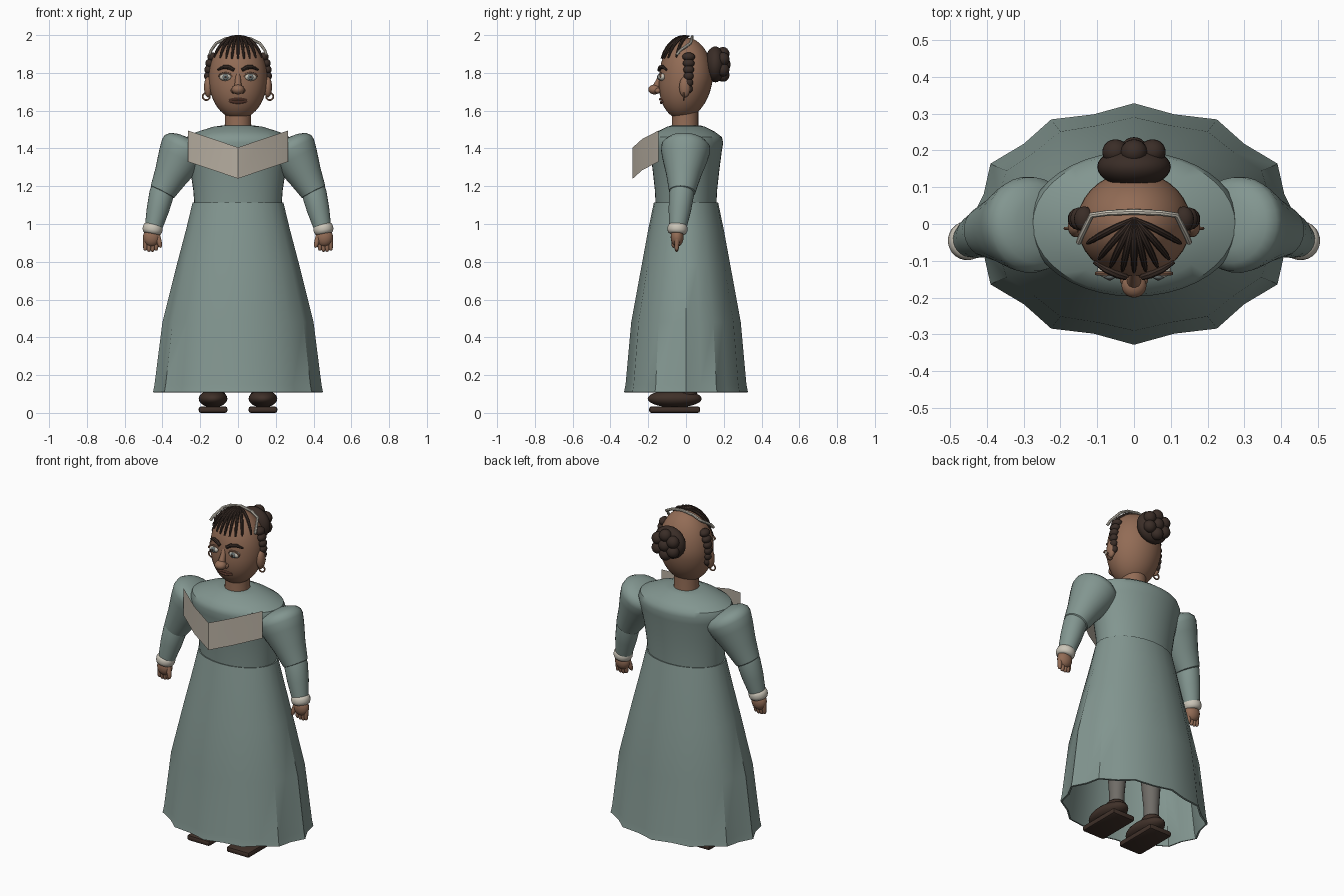
import bpy, bmesh, math
from mathutils import Vector, Matrix

if "Cube" in bpy.data.objects:
    bpy.data.objects.remove(bpy.data.objects["Cube"])


def material(name, rgb):
    m = bpy.data.materials.new(name)
    m.diffuse_color = (*rgb, 1)
    m.use_nodes = True
    m.node_tree.nodes["Principled BSDF"].inputs["Base Color"].default_value = m.diffuse_color
    return m


DRESS = material("sage cloth", (0.225, 0.305, 0.28))
SKIN = material("brown skin", (0.29, 0.15, 0.092))
HAIR = material("dark hair", (0.042, 0.026, 0.02))
CREAM = material("cream trim", (0.60, 0.56, 0.48))
COLLAR = material("linen", (0.48, 0.43, 0.36))
SHOE = material("brown leather", (0.05, 0.03, 0.022))
STOCKING = material("grey stocking", (0.16, 0.15, 0.135))
IRIS = material("grey iris", (0.16, 0.19, 0.19))
LIP = material("lip brown", (0.22, 0.09, 0.06))


def finish(name, bm, mat):
    bmesh.ops.recalc_face_normals(bm, faces=bm.faces)
    me = bpy.data.meshes.new(name)
    bm.to_mesh(me)
    bm.free()
    me.materials.append(mat)
    ob = bpy.data.objects.new(name, me)
    bpy.context.collection.objects.link(ob)
    return ob


def ball(name, c, r, mat, seg=20, rings=12):
    bm = bmesh.new()
    m = Matrix.Translation(c) @ Matrix.Diagonal((*r, 1))
    bmesh.ops.create_uvsphere(bm, u_segments=seg, v_segments=rings, radius=1, matrix=m)
    return finish(name, bm, mat)


def loft(name, rings, n, mat, matrix=Matrix(), wave=None, caps=True):
    """Stack of elliptical rings (rx, ry, z); wave lists a ripple depth per ring."""
    bm = bmesh.new()
    rows = []
    for k, (rx, ry, z) in enumerate(rings):
        row = []
        for i in range(n):
            a = 2 * math.pi * i / n
            f = 1 - (wave[k] if wave and i % 2 else 0)
            row.append(bm.verts.new(matrix @ Vector((rx * f * math.cos(a), ry * f * math.sin(a), z))))
        rows.append(row)
    for lo, hi in zip(rows, rows[1:]):
        for i in range(n):
            j = (i + 1) % n
            bm.faces.new((lo[i], lo[j], hi[j], hi[i]))
    if caps:
        bm.faces.new(rows[0])
        bm.faces.new(rows[-1])
    return finish(name, bm, mat)


def limb(name, a, b, profile, mat, n=20):
    """Round part from a to b; profile lists (distance fraction, radius)."""
    a, d = Vector(a), Vector(b) - Vector(a)
    m = Matrix.Translation(a) @ d.to_track_quat('Z', 'Y').to_matrix().to_4x4()
    return loft(name, [(r, r, t * d.length) for t, r in profile], n, mat, m)


def strand(name, pts, radii, bevel, mat, closed=False):
    cu = bpy.data.curves.new(name, 'CURVE')
    cu.dimensions = '3D'
    cu.bevel_depth = bevel
    cu.bevel_resolution = 2
    cu.use_fill_caps = True
    sp = cu.splines.new('POLY')
    sp.points.add(len(pts) - 1)
    for p, co, r in zip(sp.points, pts, radii):
        p.co = (*co, 1)
        p.radius = r
    sp.use_cyclic_u = closed
    cu.materials.append(mat)
    ob = bpy.data.objects.new(name, cu)
    bpy.context.collection.objects.link(ob)
    return ob


# Skirt: rippled open cone with a thin shell
skirt = loft("skirt", [(0.45, 0.328, 0.11), (0.442, 0.32, 0.15), (0.40, 0.29, 0.48),
                       (0.325, 0.235, 0.78), (0.275, 0.20, 0.97), (0.24, 0.17, 1.115)],
             24, DRESS, wave=[0.06, 0.06, 0.045, 0.025, 0.01, 0], caps=False)
shell = skirt.modifiers.new("thickness", 'SOLIDIFY')
shell.thickness = 0.01

# Bodice with rounded shoulders
loft("bodice", [(0.23, 0.16, 1.09), (0.237, 0.165, 1.18), (0.252, 0.176, 1.28), (0.278, 0.19, 1.39),
                (0.288, 0.197, 1.43), (0.275, 0.19, 1.46), (0.22, 0.155, 1.487),
                (0.13, 0.1, 1.515), (0.08, 0.075, 1.522)], 40, DRESS)

# Collar: folded cloth sheet across the chest
bm = bmesh.new()
cols = []
for x, y, z in ((-0.265, -0.145, 1.33), (-0.13, -0.232, 1.285), (0, -0.282, 1.24),
                (0.13, -0.232, 1.285), (0.265, -0.145, 1.33)):
    cols.append((bm.verts.new((x, y, z)), bm.verts.new((x, y, z + 0.165))))
for p, q in zip(cols, cols[1:]):
    bm.faces.new((p[0], q[0], q[1], p[1]))
finish("collar", bm, COLLAR)

# Arms, hands, legs and shoes
for s, side in ((-1, "left"), (1, "right")):
    limb(side + "_upper_sleeve", (s * 0.27, 0, 1.42), (s * 0.40, -0.02, 1.17),
         [(-0.12, 0.03), (-0.1, 0.07), (-0.05, 0.108), (0.03, 0.128), (0.12, 0.131), (0.3, 0.12),
          (0.65, 0.092), (1, 0.07), (1.05, 0.05)], DRESS, 28)
    limb(side + "_lower_sleeve", (s * 0.398, -0.02, 1.185), (s * 0.45, -0.045, 0.97),
         [(-0.04, 0.045), (0, 0.063), (0.1, 0.066), (0.5, 0.06), (1, 0.045)], DRESS, 24)
    limb(side + "_cuff", (s * 0.447, -0.043, 1.0), (s * 0.457, -0.047, 0.948),
         [(0, 0.04), (0.1, 0.048), (0.35, 0.053), (0.65, 0.053), (0.9, 0.048), (1, 0.04)], CREAM, 24)
    ball(side + "_palm", (s * 0.457, -0.047, 0.93), (0.046, 0.034, 0.05), SKIN)
    for i in range(4):
        x = 0.432 + i * 0.019
        limb(f"{side}_finger_{i}", (s * x, -0.047, 0.92), (s * (x + 0.002), -0.05, 0.853 + 0.006 * (i in (0, 3))),
             [(0, 0.014), (0.8, 0.011), (0.95, 0.008), (1, 0.003)], SKIN, 10)
    limb(side + "_thumb", (s * 0.425, -0.055, 0.94), (s * 0.41, -0.068, 0.875),
         [(0, 0.013), (0.5, 0.014), (0.85, 0.011), (1, 0.004)], SKIN, 10)

    limb(side + "_leg", (s * 0.125, 0.0, 0.07), (s * 0.11, 0.0, 1.05),
         [(0, 0.042), (0.1, 0.042), (0.35, 0.06), (1, 0.085)], STOCKING)
    ball(side + "_shoe_upper", (s * 0.132, -0.06, 0.075), (0.076, 0.143, 0.046), SHOE, 24, 14)
    ball(side + "_shoe_ankle", (s * 0.127, 0.0, 0.1), (0.058, 0.06, 0.035), SHOE)
    bm = bmesh.new()
    bmesh.ops.create_cube(bm, size=1, matrix=Matrix.Translation((s * 0.132, -0.06, 0.017))
                          @ Matrix.Diagonal((0.152, 0.27, 0.034, 1)))
    sole = finish(side + "_sole", bm, SHOE)
    bevel = sole.modifiers.new("soft_edge", 'BEVEL')
    bevel.width = 0.012
    bevel.segments = 2

# Neck and head; the lower face leans slightly forward
limb("neck", (0, -0.005, 1.49), (0, -0.005, 1.62), [(0, 0.073), (0.3, 0.07), (1, 0.07)], SKIN, 24)
HX, HY, HZ, CZ = 0.155, 0.142, 0.216, 1.771


def lean(z):
    return -0.1 * max(0, CZ - z)


head = ball("head", (0, 0, CZ), (HX, HY, HZ), SKIN, 36, 24)
for v in head.data.vertices:
    v.co.y += lean(v.co.z)


def face(x, z, out=0.0):
    """Point on the front of the head, moved outwards a little."""
    k = max(0, 1 - (x / HX) ** 2 - ((z - CZ) / HZ) ** 2)
    return Vector((x, -HY * math.sqrt(k) + lean(z) - out, z))


# Face details
for s, side in ((-1, "left"), (1, "right")):
    e = face(s * 0.066, 1.778)
    ball(side + "_eye", e + Vector((0, 0.002, 0)), (0.034, 0.022, 0.02), CREAM)
    ball(side + "_iris", e + Vector((0, -0.015, 0)), (0.016, 0.008, 0.016), IRIS, 16, 8)
    ball(side + "_pupil", e + Vector((0, -0.021, 0)), (0.007, 0.004, 0.007), HAIR, 12, 6)
    lid = [e + Vector((0.036 * math.cos(a), -0.006, 0.021 * math.sin(a)))
           for a in (math.pi * i / 10 for i in range(11))]
    strand(side + "_eyelid", lid, [1] * 11, 0.005, SKIN)
    brow = [face(s * x, z, 0.006) for x, z in ((0.022, 1.815), (0.045, 1.829), (0.075, 1.832), (0.108, 1.816))]
    strand(side + "_eyebrow", brow, [0.9, 1.1, 1, 0.5], 0.0105, HAIR)
    ball(side + "_nostril", (s * 0.022, -0.15, 1.706), (0.017, 0.018, 0.015), SKIN, 14, 8)
    ball(side + "_ear", (s * 0.158, -0.006, 1.725), (0.022, 0.03, 0.055), SKIN)
    hoop = [(s * 0.168 + 0.019 * math.cos(a), -0.012, 1.675 + 0.019 * math.sin(a))
            for a in (2 * math.pi * i / 18 for i in range(18))]
    strand(side + "_earring", hoop, [1] * 18, 0.0045, SKIN, True)
    # Side curls running down in front of the ear
    for i in range(6):
        z = 1.885 - 0.034 * i
        r = 0.034 - 0.0025 * i
        x = HX * math.sqrt(1 - ((z - CZ) / HZ) ** 2) + 0.004
        ball(f"{side}_curl_{i}", (s * x, 0.014, z), (r * 0.8, r, 0.023), HAIR, 16, 10)

limb("nose_bridge", (0, -0.128, 1.80), (0, -0.162, 1.712), [(0, 0.011), (0.5, 0.016), (1, 0.022)], SKIN, 14)
ball("nose_tip", (0, -0.167, 1.712), (0.034, 0.033, 0.026), SKIN)
for name, z, rise, r in (("upper_lip", 1.657, 0.004, 0.007), ("lower_lip", 1.647, -0.004, 0.008)):
    pts = [face(x, z + rise * (1 - abs(x) / 0.047), 0.003) for x in (-0.047, -0.025, 0, 0.025, 0.047)]
    strand(name, pts, [0.4, 0.9, 1, 0.9, 0.4], r, LIP)

# Fringe braids fanning from the crown to the forehead
start = Vector((0, 0.1, 0.99)).normalized()
for i in range(9):
    u = -1 + i / 4
    p = face(0.122 * u, 1.872 + 0.008 * u * u)
    end = Vector((p.x / HX, p.y / HY, (p.z - CZ) / HZ)).normalized()
    pts = []
    for k in range(9):
        d = start.slerp(end, k / 8) * 1.035
        pts.append((d.x * HX, d.y * HY, CZ + d.z * HZ))
    strand(f"fringe_braid_{i}", pts, [0.5, 0.7, 0.9, 1, 1, 1, 0.9, 0.8, 0.5], 0.009, HAIR)

# Hair band over the crown
half = [(0.15, -0.05, 1.895), (0.142, -0.03, 1.92), (0.115, 0.024, 1.957), (0.07, 0.03, 1.98)]
band = half + [(0, 0.033, 1.992)] + [(-x, y, z) for x, y, z in reversed(half)]
strand("hair_band", band, [1] * len(band), 0.008, CREAM)

# Bun with a rosette of curls
ball("bun", (0, 0.155, 1.845), (0.1, 0.055, 0.095), HAIR, 28, 16)
ball("bun_curl_centre", (0, 0.205, 1.845), (0.035, 0.031, 0.035), HAIR)
for i in range(6):
    a = math.pi / 3 * i + math.pi / 6
    ball(f"bun_curl_{i}", (0.058 * math.cos(a), 0.196, 1.845 + 0.056 * math.sin(a)),
         (0.036, 0.034, 0.036), HAIR)

# Mesh conversion and smooth shading with sharp creases kept
bpy.ops.object.select_all(action='SELECT')
bpy.context.view_layer.objects.active = skirt
bpy.ops.object.convert(target='MESH')
bpy.ops.object.select_all(action='SELECT')
bpy.context.view_layer.objects.active = skirt
bpy.ops.object.shade_smooth_by_angle(angle=math.radians(40))
